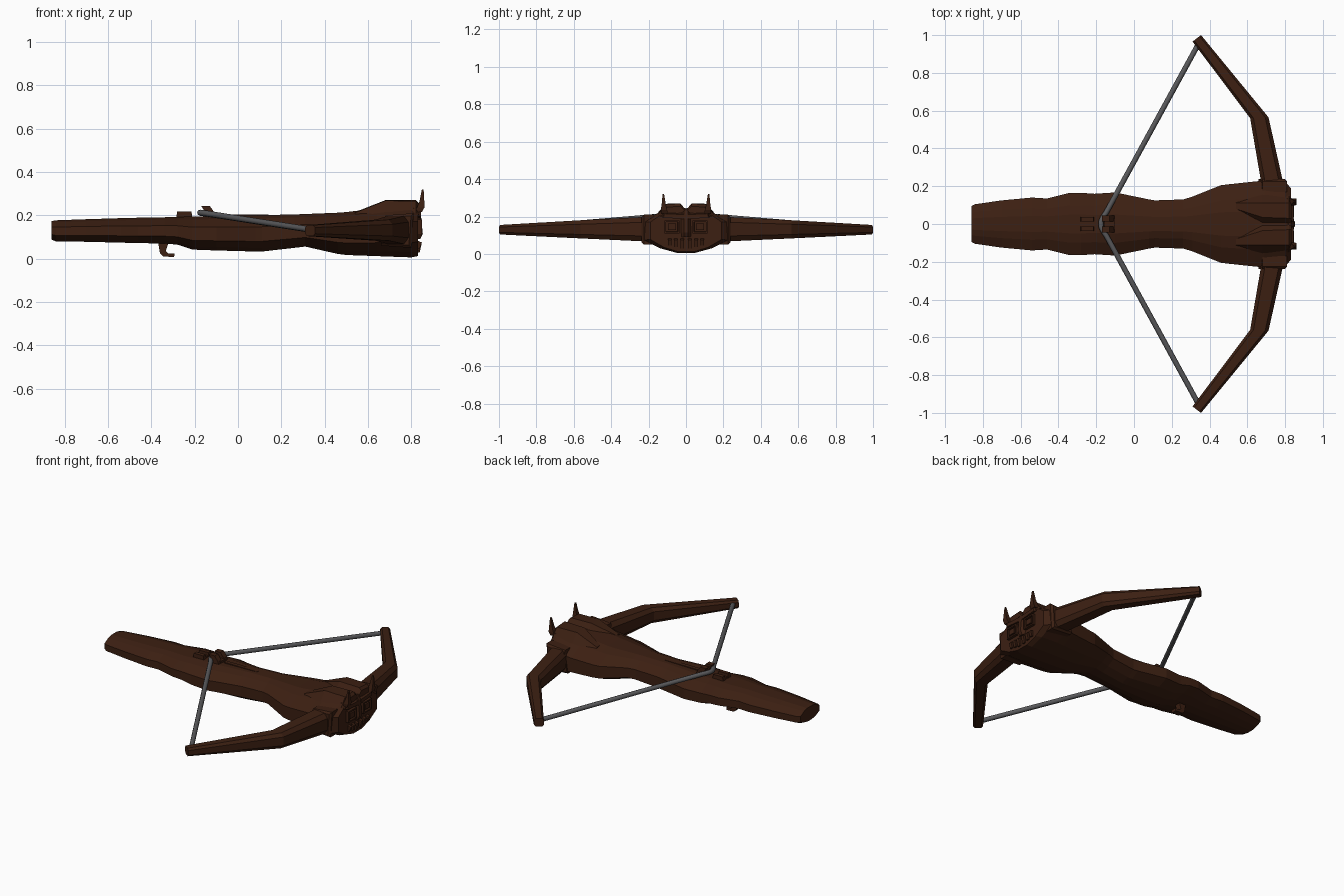
import bpy, bmesh
from mathutils import Vector


def material(name, rgb):
    m = bpy.data.materials.new(name)
    m.diffuse_color = (*rgb, 1)
    return m


WOOD = material("dark_wood", (0.045, 0.014, 0.006))
CORD = material("grey_cord", (0.1, 0.1, 0.105))


def finish(bm, name, mirror=False, mat=WOOD):
    bmesh.ops.recalc_face_normals(bm, faces=bm.faces)
    me = bpy.data.meshes.new(name)
    bm.to_mesh(me)
    bm.free()
    ob = bpy.data.objects.new(name, me)
    bpy.context.collection.objects.link(ob)
    me.materials.append(mat)
    if mirror:
        mod = ob.modifiers.new("Mirror", "MIRROR")
        mod.use_axis = (False, True, False)
        mod.use_mirror_merge = False
    return ob


def loft(name, rings, mirror=False):
    bm = bmesh.new()
    vs = [[bm.verts.new(p) for p in r] for r in rings]
    n = len(vs[0])
    for a, b in zip(vs, vs[1:]):
        for i in range(n):
            j = (i + 1) % n
            bm.faces.new((a[i], a[j], b[j], b[i]))
    bm.faces.new(vs[0])
    bm.faces.new(vs[-1])
    return finish(bm, name, mirror)


def box(name, lo, hi, mirror=False):
    rings = [[(x, lo[1], lo[2]), (x, hi[1], lo[2]), (x, hi[1], hi[2]), (x, lo[1], hi[2])]
             for x in (lo[0], hi[0])]
    return loft(name, rings, mirror)


def plate(name, profile, y0, y1, mirror=False):
    return loft(name, [[(x, y, z) for x, z in profile] for y in (y0, y1)], mirror)


# Stock: stations of x, half width, bottom, top, depth of the centre notch
stations = [
    (-0.86, 0.095, 0.088, 0.173, 0), (-0.84, 0.105, 0.08, 0.177, 0),
    (-0.70, 0.125, 0.078, 0.182, 0), (-0.54, 0.14, 0.074, 0.187, 0),
    (-0.46, 0.135, 0.072, 0.189, 0), (-0.34, 0.165, 0.07, 0.191, 0),
    (-0.28, 0.165, 0.065, 0.193, 0), (-0.21, 0.16, 0.042, 0.194, 0),
    (-0.10, 0.167, 0.038, 0.197, 0), (0.08, 0.13, 0.033, 0.2, 0),
    (0.11, 0.125, 0.033, 0.201, 0), (0.26, 0.13, 0.05, 0.204, 0),
    (0.31, 0.145, 0.056, 0.206, 0), (0.46, 0.205, 0.022, 0.212, 0),
    (0.50, 0.21, 0.017, 0.215, 0), (0.64, 0.225, 0.012, 0.232, 0),
    (0.69, 0.23, 0.01, 0.245, 0.005), (0.80, 0.225, 0.006, 0.25, 0.006),
    (0.83, 0.19, 0.012, 0.245, 0.01)]


def section(x, w, b, t, notch):
    h = t - b
    half = [(0.3 * w, t), (0.6 * w, t - 0.09 * h), (w, b + 0.68 * h),
            (w, b + 0.28 * h), (0.62 * w, b + 0.1 * h), (0.22 * w, b)]
    right = [(x, y, z) for y, z in half]
    left = [(x, -y, z) for y, z in reversed(half)]
    return [(x, 0, t - notch)] + right + [(x, 0, b)] + left


loft("stock", [section(*s) for s in stations])

# Carved head: raised crown pieces, side collars, brow, nose and jaw
loft("crown_ridge", [
    [(0.54, 0.07, 0.2), (0.54, 0.12, 0.195), (0.54, 0.11, 0.212), (0.54, 0.08, 0.215)],
    [(0.68, 0.0, 0.23), (0.68, 0.155, 0.215), (0.68, 0.11, 0.268), (0.68, 0.035, 0.27)],
    [(0.82, 0.0, 0.235), (0.82, 0.15, 0.21), (0.82, 0.11, 0.265), (0.82, 0.03, 0.27)],
    [(0.835, 0.0, 0.225), (0.835, 0.135, 0.2), (0.835, 0.1, 0.25), (0.835, 0.03, 0.255)]], True)
loft("limb_collar", [
    [(0.66, y, 0.06 + d), (0.80 - d, y, 0.05 + d), (0.81 - d, y, 0.21 - d), (0.68, y, 0.20 - d)]
    for y, d in ((0.17, 0), (0.225, 0), (0.237, 0.012))], True)
loft("brow", [
    [(0.81, 0.01, 0.19), (0.81, 0.14, 0.2), (0.81, 0.135, 0.235), (0.81, 0.01, 0.225)],
    [(0.845, 0.01, 0.185), (0.845, 0.12, 0.195), (0.845, 0.115, 0.215), (0.845, 0.01, 0.21)]], True)
loft("nose", [
    [(0.82, -0.035, z), (0.82, 0.035, z), (x, 0.012, z), (x, -0.012, z)]
    for z, x in ((0.09, 0.84), (0.115, 0.852), (0.21, 0.843), (0.24, 0.83))])
for i, y in enumerate((0.012, 0.045, 0.078)):
    plate(f"tooth_{i + 1}", [(0.81, 0.025 + 0.008 * i), (0.838, 0.03 + 0.008 * i),
                             (0.848, 0.075), (0.81, 0.09)], y, y + 0.018, True)


# Eyes: square frames, sunk inside, with a raised square pupil
def eye():
    bm = bmesh.new()
    bmesh.ops.create_cube(bm, size=1)
    for v in bm.verts:
        v.co = Vector((0.83, 0.075, 0.145)) + Vector((v.co.x * 0.035, v.co.y * 0.08, v.co.z * 0.07))
    bm.faces.ensure_lookup_table()
    face = max(bm.faces, key=lambda f: f.calc_center_median().x)
    for thick, depth in ((0.012, 0), (0.001, -0.012), (0.012, 0), (0.001, 0.01)):
        bmesh.ops.inset_region(bm, faces=[face], thickness=thick)
        for v in face.verts:
            v.co.x += depth
    finish(bm, "eye", True)


eye()

# Horns
loft("horn", [
    [(x - r, y - r, z), (x + r, y - r, z), (x + r, y + r, z), (x - r, y + r, z)]
    for x, y, z, r in ((0.83, 0.115, 0.215, 0.018), (0.842, 0.118, 0.235, 0.017),
                       (0.848, 0.119, 0.265, 0.011), (0.852, 0.121, 0.32, 0.004))], True)


# Bow limbs: chamfered bars between inner and outer edge points
def limb_ring(a, b, z0, z1):
    a, b = Vector(a), Vector(b)
    pts = [(0.18, 0), (0.82, 0), (1, 0.22), (1, 0.78), (0.82, 1), (0.18, 1), (0, 0.78), (0, 0.22)]
    return [(*a.lerp(b, u), z0 + v * (z1 - z0)) for u, v in pts]


loft("bow_limb", [limb_ring(*s) for s in (
    ((0.685, 0.14), (0.81, 0.14), 0.063, 0.202),
    ((0.67, 0.24), (0.785, 0.24), 0.068, 0.197),
    ((0.615, 0.56), (0.712, 0.565), 0.083, 0.18),
    ((0.31, 0.966), (0.355, 1.0), 0.104, 0.155))], True)

# Bowstring: round cord drawn back around the latch
cu = bpy.data.curves.new("bowstring", "CURVE")
cu.dimensions = "3D"
cu.bevel_depth = 0.014
cu.bevel_resolution = 2
cu.use_fill_caps = True
half = [(0.345, 0.96, 0.132), (-0.145, 0.065, 0.208), (-0.165, 0.035, 0.211), (-0.175, 0.012, 0.212)]
path = half + [(x, -y, z) for x, y, z in reversed(half)]
sp = cu.splines.new("POLY")
sp.points.add(len(path) - 1)
for p, co in zip(sp.points, path):
    p.co = (*co, 1)
cu.materials.append(CORD)
bpy.context.collection.objects.link(bpy.data.objects.new("bowstring", cu))

# Latch: rear sight block and forked string catch
plate("sight_base", [(-0.285, 0.18), (-0.21, 0.18), (-0.215, 0.2), (-0.28, 0.2)], -0.035, 0.035)
plate("sight_post", [(-0.285, 0.19), (-0.21, 0.19), (-0.215, 0.218), (-0.28, 0.218)], 0.014, 0.038, True)
plate("string_catch", [(-0.165, 0.18), (-0.095, 0.18), (-0.11, 0.215), (-0.13, 0.243),
                       (-0.17, 0.243), (-0.155, 0.22)], 0.012, 0.045, True)
box("catch_base", (-0.155, -0.03, 0.18), (-0.1, 0.03, 0.21))

# Flight rail, a thin raised strip
box("flight_rail", (-0.09, -0.012, 0.19), (0.14, 0.012, 0.203))

# Trigger: hooked lever under the stock
loft("trigger", [
    [(x0, y, z0) for x0, z0, y in ((a[0], a[1], -0.018), (b[0], b[1], -0.018),
                                   (b[0], b[1], 0.018), (a[0], a[1], 0.018))]
    for a, b in (((-0.37, 0.085), (-0.315, 0.085)), ((-0.365, 0.055), (-0.325, 0.06)),
                 ((-0.36, 0.025), (-0.333, 0.035)), ((-0.345, 0.01), (-0.322, 0.024)),
                 ((-0.295, 0.008), (-0.292, 0.024)))])
